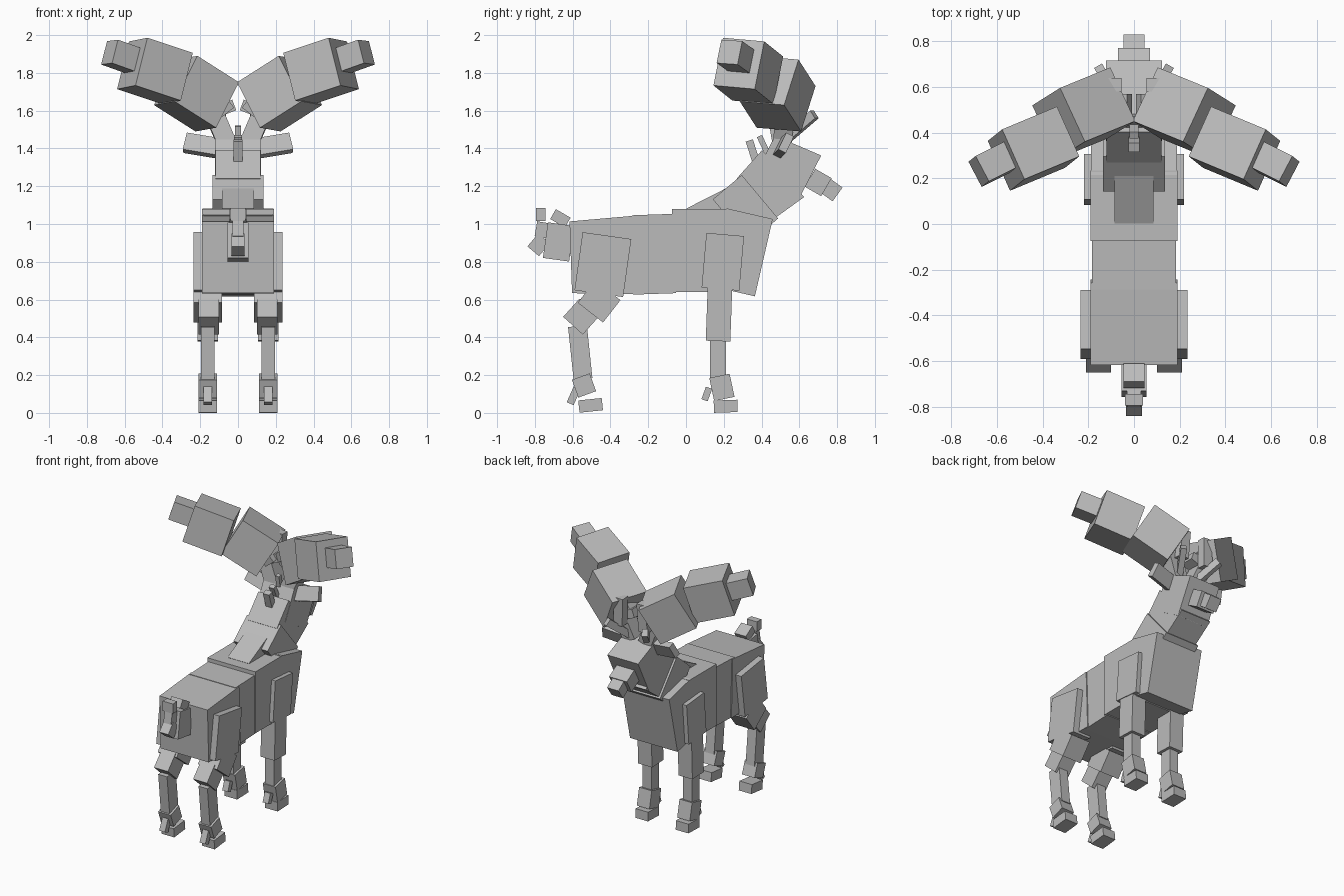
import bpy
import bmesh
from math import radians
from mathutils import Matrix, Vector

if "Cube" in bpy.data.objects:
    bpy.data.objects.remove(bpy.data.objects["Cube"], do_unlink=True)

grey = bpy.data.materials.new("plain_grey")
grey.use_nodes = True
COLOUR = (.5, .5, .5, 1)
grey.diffuse_color = COLOUR
grey.node_tree.nodes["Principled BSDF"].inputs["Base Color"].default_value = COLOUR


def add_box(name, matrix, flare=1):
    """Unit cube placed by a matrix; flare scales the height of its +y end."""
    bm = bmesh.new()
    bmesh.ops.create_cube(bm, size=1)
    for vert in bm.verts:
        if vert.co.y > 0:
            vert.co.z *= flare
    bm.transform(matrix)
    bmesh.ops.recalc_face_normals(bm, faces=bm.faces)
    mesh = bpy.data.meshes.new(name)
    bm.to_mesh(mesh)
    bm.free()
    mesh.materials.append(grey)
    bpy.context.collection.objects.link(bpy.data.objects.new(name, mesh))


def block(name, width, length, height, y, z, tilt=0, flare=1, x=0):
    """Box tilted about the sideways axis."""
    matrix = (Matrix.Translation((x, y, z))
              @ Matrix.Rotation(radians(tilt), 4, "X")
              @ Matrix.Diagonal((width, length, height, 1)))
    add_box(name, matrix, flare)


def block_pair(name, x, **shape):
    block("left_" + name, x=x, **shape)
    block("right_" + name, x=-x, **shape)


def beam_pair(name, start, end, up, height, depth):
    """Mirrored boxes running from start to end, height measured along up."""
    start, end, up = Vector(start), Vector(end), Vector(up)
    axis = (end - start).normalized()
    up = (up - axis * up.dot(axis)).normalized()
    across = axis.cross(up)
    columns = Matrix((across * depth, end - start, up * height)).transposed()
    matrix = Matrix.Translation((start + end) / 2) @ columns.to_4x4()
    add_box("left_" + name, matrix)
    add_box("right_" + name, Matrix.Scale(-1, 4, Vector((1, 0, 0))) @ matrix)


# Body
block("rump", width=.38, length=.36, height=.38, y=-.43, z=.83, tilt=2, flare=1.1)
block("belly", width=.366, length=.22, height=.42, y=-.17, z=.84, tilt=2)
block("barrel", width=.38, length=.31, height=.44, y=.08, z=.86)
block("chest", width=.376, length=.25, height=.42, y=.29, z=.85, tilt=-13)

# Neck and head
block("withers", width=.17, length=.27, height=.12, y=.15, z=1.09, tilt=27)
block("neck_base", width=.27, length=.2, height=.3, y=.315, z=1.08, tilt=40)
block("neck", width=.24, length=.2, height=.29, y=.44, z=1.2, tilt=42, flare=1.15)
block("head", width=.244, length=.265, height=.24, y=.535, z=1.3, tilt=-27, flare=1.15)
block("muzzle", width=.14, length=.1, height=.11, y=.7, z=1.22, tilt=-30)
block("nose", width=.09, length=.08, height=.09, y=.77, z=1.18, tilt=-36)
block("lower_mane_tuft", width=.05, length=.04, height=.13, y=.355, z=1.38, tilt=18)
block("upper_mane_tuft", width=.04, length=.03, height=.1, y=.41, z=1.42, tilt=25)
block("crown_tuft", width=.03, length=.03, height=.1, y=.465, z=1.47, tilt=10)

# Tail
block("tail_base", width=.11, length=.14, height=.19, y=-.675, z=.905, tilt=-8)
block("tail_end", width=.07, length=.08, height=.09, y=-.78, z=.89, tilt=-40)
block("tail_tuft", width=.06, length=.06, height=.08, y=-.765, z=.97, tilt=-10)
block("tail_tip", width=.08, length=.05, height=.07, y=-.77, z=1.05)
block("tail_top", width=.09, length=.09, height=.06, y=-.665, z=1.03, tilt=-30)

# Hind legs
block_pair("haunch", x=.165, width=.14, length=.26, height=.31, y=-.44, z=.785, tilt=-8)
block_pair("thigh", x=.16, width=.15, length=.17, height=.15, y=-.46, z=.59, tilt=-38)
block_pair("hock", x=.155, width=.11, length=.14, height=.13, y=-.555, z=.51, tilt=-42)
block_pair("hind_shin", x=.16, width=.07, length=.1, height=.28, y=-.56, z=.32, tilt=6)
block_pair("hind_fetlock", x=.16, width=.1, length=.1, height=.1, y=-.54, z=.145, tilt=20)
block_pair("hind_hoof", x=.16, width=.1, length=.125, height=.065, y=-.505, z=.04, tilt=6)
block_pair("hind_dewclaw", x=.16, width=.045, length=.04, height=.09, y=-.595, z=.09, tilt=-24)

# Front legs
block_pair("shoulder", x=.155, width=.13, length=.2, height=.29, y=.195, z=.8, tilt=-5)
block_pair("foreleg", x=.16, width=.11, length=.13, height=.3, y=.175, z=.53, tilt=-2)
block_pair("front_shin", x=.16, width=.07, length=.085, height=.22, y=.17, z=.29)
block_pair("front_fetlock", x=.16, width=.1, length=.11, height=.125, y=.19, z=.135, tilt=12)
block_pair("front_hoof", x=.16, width=.1, length=.125, height=.065, y=.21, z=.035, tilt=2)
block_pair("front_dewclaw", x=.16, width=.045, length=.035, height=.07, y=.11, z=.1, tilt=-20)

# Ears and broad antler palms
SIDEWAYS, UPRIGHT = (1, 0, 0), (0, 0, 1)
LEAN = (-.25, .2, 1)
beam_pair("ear", start=(.1, .5, 1.4), end=(.28, .53, 1.43), up=(0, .5, 1), height=.1, depth=.045)
beam_pair("antler_root", start=(.06, .51, 1.43), end=(.15, .53, 1.64), up=SIDEWAYS, height=.1, depth=.1)
beam_pair("inner_palm", start=(.11, .53, 1.62), end=(.33, .44, 1.76), up=LEAN, height=.28, depth=.26)
beam_pair("outer_palm", start=(.32, .38, 1.77), end=(.56, .28, 1.85), up=LEAN, height=.265, depth=.24)
beam_pair("antler_tip", start=(.54, .3, 1.86), end=(.68, .23, 1.91), up=LEAN, height=.13, depth=.125)

# Small tines near the antler root
beam_pair("back_tine", start=(.06, .5, 1.6), end=(.17, .47, 1.74), up=(1, 0, -1), height=.08, depth=.14)
beam_pair("inner_tine", start=(.02, .52, 1.63), end=(.1, .52, 1.6), up=UPRIGHT, height=.06, depth=.1)
beam_pair("front_tine", start=(.1, .6, 1.55), end=(.09, .61, 1.75), up=SIDEWAYS, height=.07, depth=.06)
beam_pair("brow_tine", start=(.07, .54, 1.46), end=(.15, .68, 1.58), up=UPRIGHT, height=.05, depth=.04)
